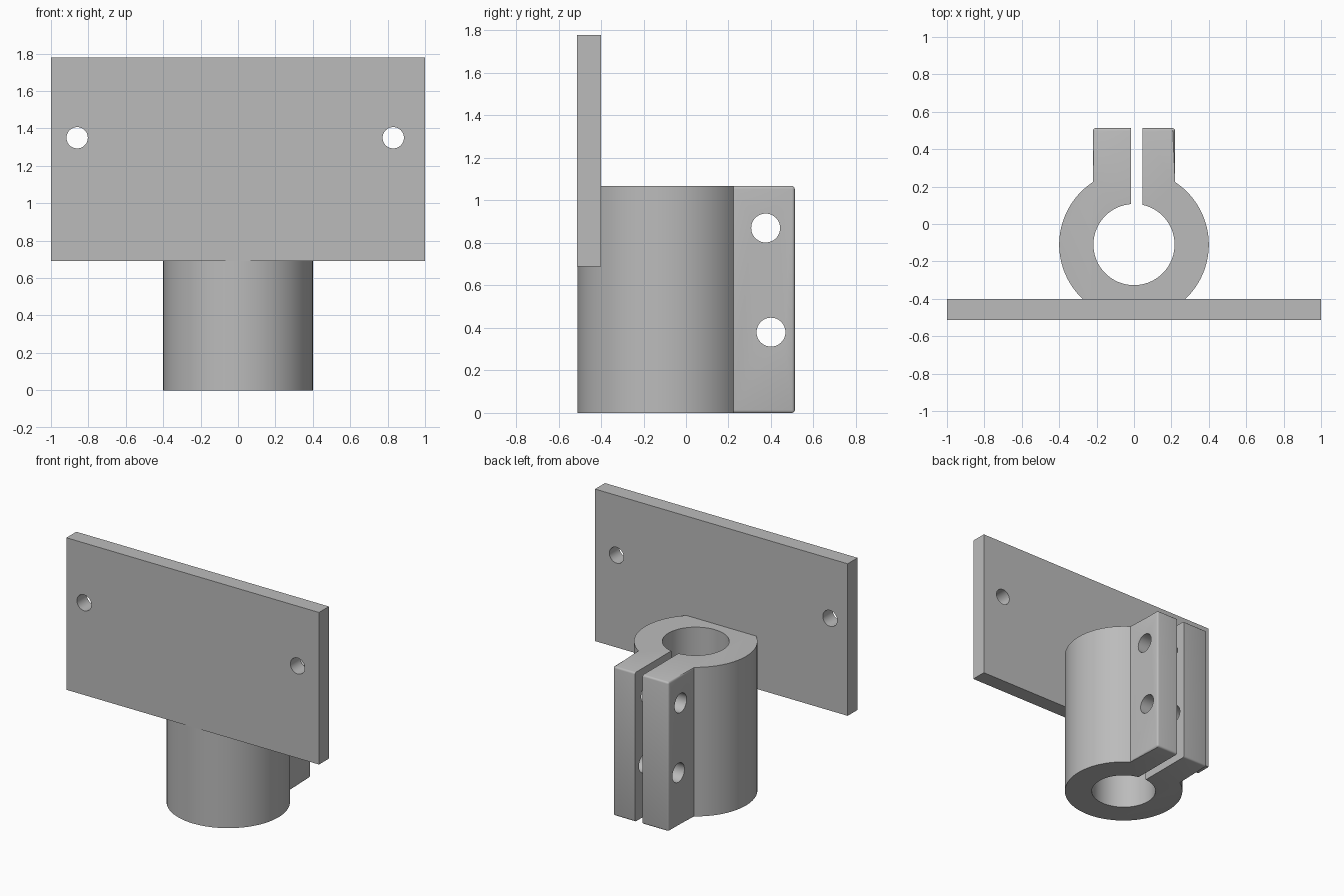
import bpy, bmesh
from math import pi, sin, cos, asin, sqrt

if "Cube" in bpy.data.objects:
    bpy.data.objects.remove(bpy.data.objects["Cube"], do_unlink=True)

grey = bpy.data.materials.new("plain grey")
grey.use_nodes = True
colour = (0.5, 0.5, 0.5, 1)
grey.diffuse_color = colour
grey.node_tree.nodes["Principled BSDF"].inputs["Base Color"].default_value = colour

# Main sizes
CY, R_OUT, R_BORE, HEIGHT = -0.11, 0.40, 0.217, 1.067
LUG_X, BACK = 0.22, 0.512
SLOT_L, SLOT_R = -0.015, 0.045


def add_object(name, bm):
    bmesh.ops.recalc_face_normals(bm, faces=bm.faces[:])
    mesh = bpy.data.meshes.new(name)
    bm.to_mesh(mesh)
    bm.free()
    mesh.materials.append(grey)
    obj = bpy.data.objects.new(name, mesh)
    bpy.context.collection.objects.link(obj)
    return obj


def arc(radius, start, end, steps):
    return [(radius * cos(start + (end - start) * i / steps),
             CY + radius * sin(start + (end - start) * i / steps))
            for i in range(steps + 1)]


def drill(obj, centre, radius, axis):
    """Cut a round through hole along the x or y axis."""
    turn = (0, pi / 2, 0) if axis == "x" else (pi / 2, 0, 0)
    bpy.ops.mesh.primitive_cylinder_add(vertices=48, radius=radius, depth=0.7,
                                        location=centre, rotation=turn)
    cutter = bpy.context.object
    cutter.hide_render = True
    mod = obj.modifiers.new("hole", "BOOLEAN")
    mod.operation, mod.solver, mod.object = "DIFFERENCE", "EXACT", cutter
    bpy.context.view_layer.objects.active = obj
    bpy.ops.object.modifier_apply(modifier=mod.name)
    bpy.data.objects.remove(cutter, do_unlink=True)


# Split clamp: one C-shaped outline with two lugs, extruded upwards
join = asin(LUG_X / R_OUT)
outline = arc(R_OUT, pi / 2 + join, 2.5 * pi - join, 80)
outline += [(LUG_X, BACK), (SLOT_R, BACK)]
outline += arc(R_BORE, 2.5 * pi - asin(SLOT_R / R_BORE),
               pi / 2 - asin(SLOT_L / R_BORE), 72)
outline += [(SLOT_L, BACK), (-LUG_X, BACK)]
bm = bmesh.new()
base = bm.faces.new([bm.verts.new((x, y, 0)) for x, y in outline])
grown = bmesh.ops.extrude_face_region(bm, geom=[base], use_keep_orig=True)
for v in grown["geom"]:
    if isinstance(v, bmesh.types.BMVert):
        v.co.z = HEIGHT

# Round the outer edges of the lugs, leaving the slot edges sharp
rounded = []
for e in bm.edges:
    a, b = e.verts[0].co, e.verts[1].co
    at_back = min(a.y, b.y) > BACK - 0.001
    at_side = min(abs(a.x), abs(b.x)) > LUG_X - 0.001 and max(a.y, b.y) > BACK - 0.001
    upright_in_slot = abs(a.z - b.z) > 0.1 and abs(a.x) < 0.1
    if (at_back or at_side) and not upright_in_slot:
        rounded.append(e)
bmesh.ops.bevel(bm, geom=rounded, offset=0.013, segments=3, profile=0.5,
                affect="EDGES")
clamp = add_object("split_clamp", bm)
for y, z in ((0.375, 0.87), (0.40, 0.38)):
    drill(clamp, (0, y, z), 0.068, "x")

# Mounting plate, flush with the front of the clamp
bm = bmesh.new()
bmesh.ops.create_cube(bm, size=1)
bmesh.ops.scale(bm, vec=(2, 0.112, 1.088), verts=bm.verts)
bmesh.ops.translate(bm, vec=(0, -0.456, 1.234), verts=bm.verts)
plate = add_object("mounting_plate", bm)
for x in (-0.86, 0.83):
    drill(plate, (x, -0.456, 1.35), 0.057, "y")

# Smooth the curved walls and keep the corners sharp
bpy.ops.object.select_all(action="DESELECT")
for obj in (clamp, plate):
    obj.select_set(True)
bpy.context.view_layer.objects.active = clamp
bpy.ops.object.shade_smooth_by_angle(angle=pi / 6)
